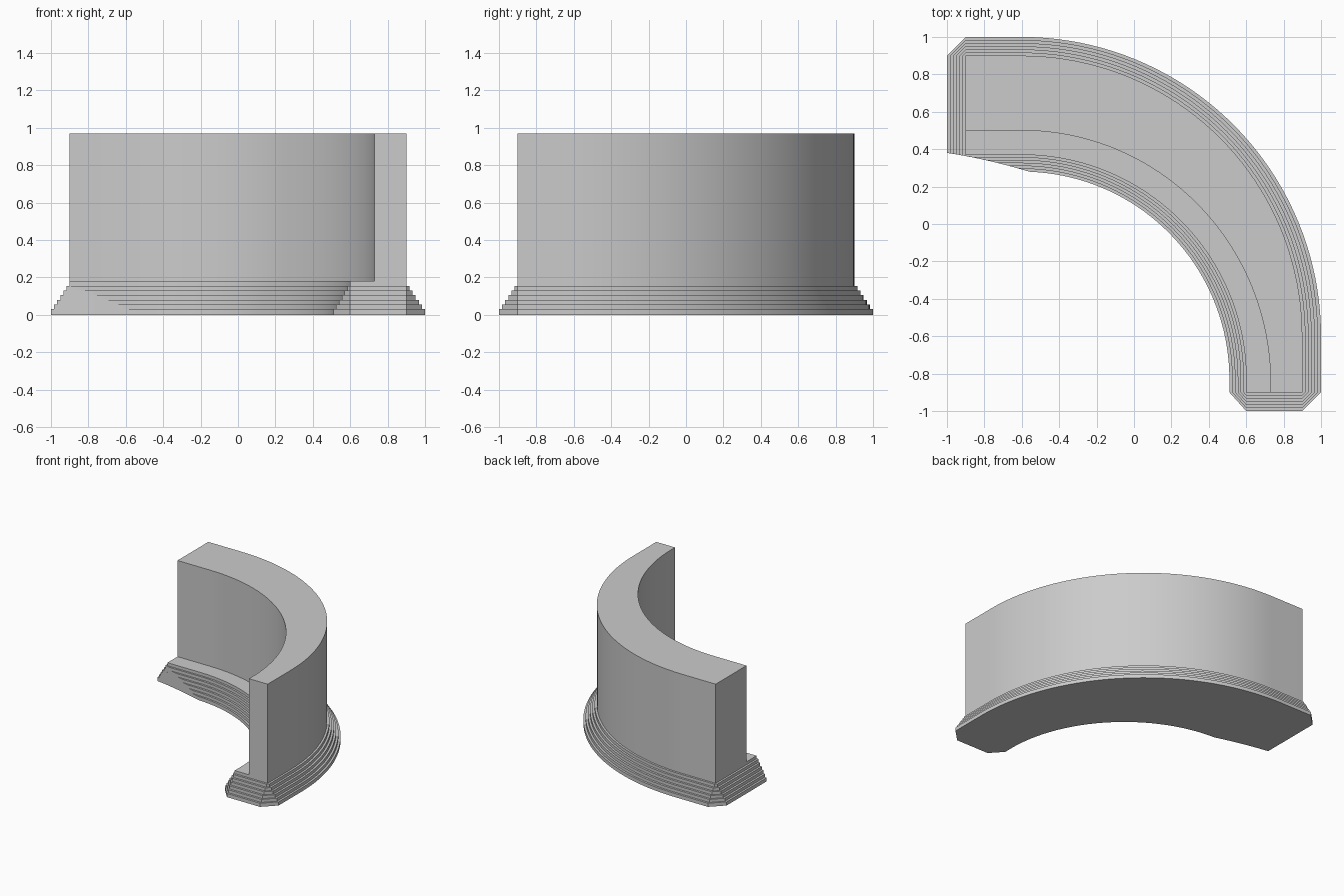
import bpy, bmesh, math

cube = bpy.data.objects.get("Cube")
if cube:
    bpy.data.objects.remove(cube, do_unlink=True)

END, STRAIGHT = 0.9, -0.6      # wall end plane, start of the straight run
BASE_H, TOP = 0.18, 0.97
SEGS = 40

grey = bpy.data.materials.new("plain grey")
grey.use_nodes = True
colour = (0.6, 0.6, 0.6, 1)
grey.diffuse_color = colour
grey.node_tree.nodes["Principled BSDF"].inputs["Base Color"].default_value = colour


def arc(cx, cy, rx, ry, n=SEGS):
    """Quarter arc from +x round to +y."""
    steps = [math.pi / 2 * i / n for i in range(n + 1)]
    return [(cx + rx * math.cos(a), cy + ry * math.sin(a)) for a in steps]


def outer_edge(d):
    """Convex side from the front end round to the left-hand end."""
    return [(END + d, -END)] + arc(STRAIGHT, STRAIGHT, 1.5 + d, 1.5 + d) + [(-END, END + d)]


def trim(x):
    """Curve that cuts off the inner foot near the far end."""
    t = x + 1
    return 0.38 - 0.15 * t - 0.18 * t * t


def base_outline(d):
    """Foot outline grown by d, with chamfered end corners."""
    r = 1.2 - 0.9 * d
    inner = [(0.6 - 0.9 * d, -END)] + arc(STRAIGHT, -0.83, r, r)
    left = -END - d
    x0, y0 = inner[-1]
    inner += [(x0 + (left - x0) * i / 16, y0) for i in range(1, 17)]
    inner = [(x, max(y, trim(x)) if x < -0.3 else y) for x, y in inner]
    return outer_edge(d) + [(left, END)] + inner[::-1] + [(0.6, -END - d), (END, -END - d)]


def loft(name, rings):
    """Closed solid through matching rings of (outline, height)."""
    bm = bmesh.new()
    loops = [[bm.verts.new((x, y, z)) for x, y in pts] for pts, z in rings]
    n = len(loops[0])
    for a, b in zip(loops, loops[1:]):
        for i in range(n):
            j = (i + 1) % n
            bm.faces.new((a[i], a[j], b[j], b[i]))
    bm.faces.new(loops[0][::-1])
    bm.faces.new(loops[-1])
    bmesh.ops.remove_doubles(bm, verts=bm.verts, dist=0.0005)
    bmesh.ops.recalc_face_normals(bm, faces=bm.faces)
    mesh = bpy.data.meshes.new(name)
    bm.to_mesh(mesh)
    bm.free()
    mesh.materials.append(grey)
    obj = bpy.data.objects.new(name, mesh)
    bpy.context.collection.objects.link(obj)
    bpy.ops.object.select_all(action="DESELECT")
    obj.select_set(True)
    bpy.context.view_layer.objects.active = obj
    bpy.ops.object.shade_smooth_by_angle(angle=math.radians(25))


# Stepped foot: seven layers narrowing upward
rings, low = [], 0.0
for i in range(7):
    outline = base_outline(0.1 * (6 - i) / 6)
    high = 0.03 + 0.025 * i
    rings += [(outline, low), (outline, high)]
    low = high
loft("stepped_base", rings)

# Upright curved wall, thicker at the far end
inner = [(0.73, -END)] + arc(STRAIGHT, -0.85, 1.33, 1.35) + [(-END, 0.5)]
wall = outer_edge(0) + inner[::-1]
loft("curved_wall", [(wall, BASE_H), (wall, TOP)])
